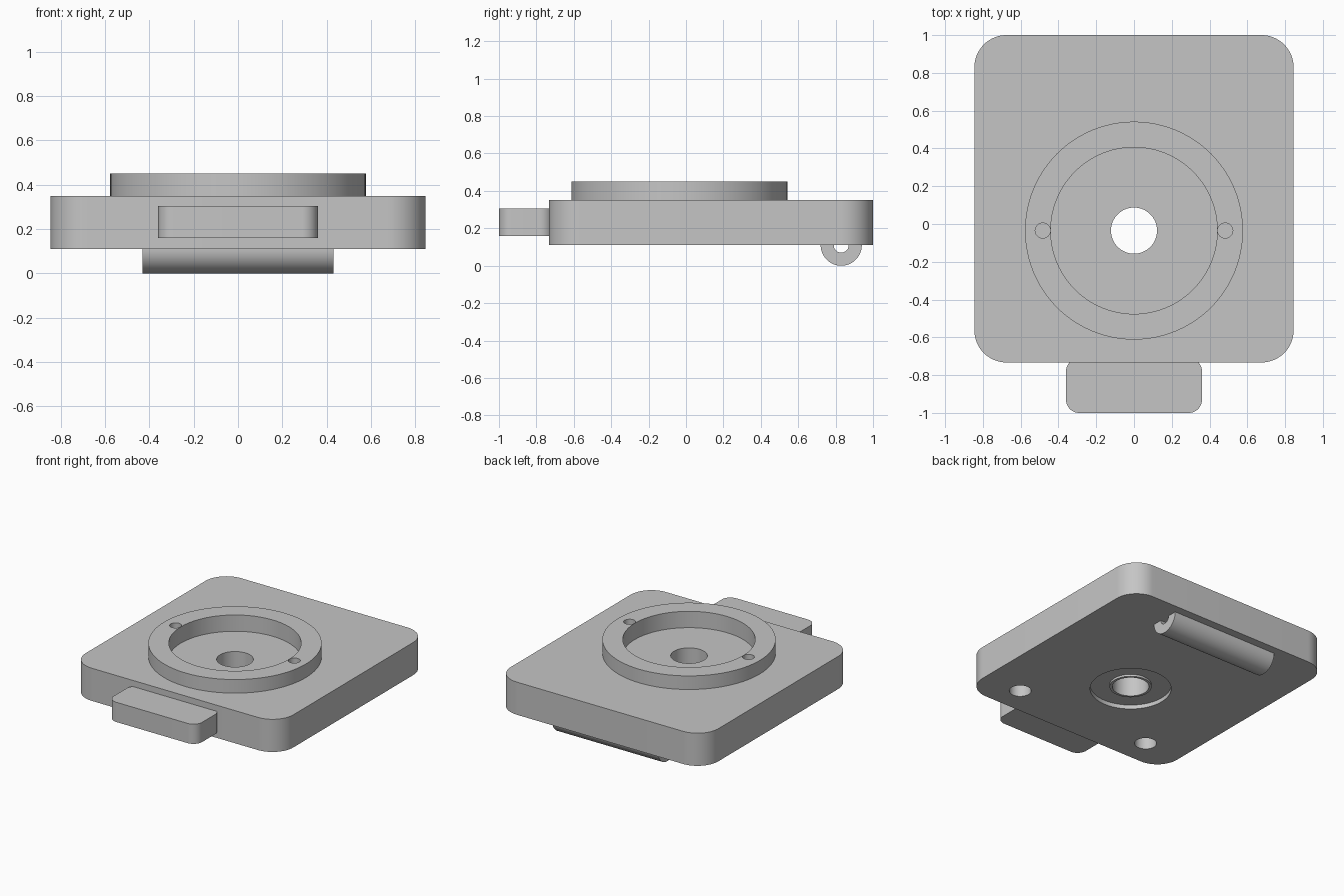
import bpy, bmesh, math
from mathutils import Matrix

cube = bpy.data.objects.get("Cube")
if cube:
    bpy.data.objects.remove(cube, do_unlink=True)

GREY = bpy.data.materials.new("plain grey")
GREY.use_nodes = True
colour = (0.56, 0.56, 0.56, 1)
GREY.diffuse_color = colour
GREY.node_tree.nodes["Principled BSDF"].inputs["Base Color"].default_value = colour

HUB_Y = -0.035          # centre of the ring and bore
BOTTOM, TOP = 0.11, 0.35


def add_object(name, bm):
    mesh = bpy.data.meshes.new(name)
    bmesh.ops.recalc_face_normals(bm, faces=bm.faces)
    bm.to_mesh(mesh)
    bm.free()
    mesh.materials.append(GREY)
    obj = bpy.data.objects.new(name, mesh)
    bpy.context.collection.objects.link(obj)
    return obj


def cylinder(name, x, y, z0, z1, r, sides=96):
    bm = bmesh.new()
    bmesh.ops.create_cone(bm, cap_ends=True, segments=sides, radius1=r, radius2=r,
                          depth=z1 - z0, matrix=Matrix.Translation((x, y, (z0 + z1) / 2)))
    return add_object(name, bm)


def extrude(name, outline, offset):
    """Solid made by pushing a closed outline along an offset."""
    bm = bmesh.new()
    face = bm.faces.new([bm.verts.new(p) for p in outline])
    new = bmesh.ops.extrude_face_region(bm, geom=[face])["geom"]
    bmesh.ops.translate(bm, vec=offset, verts=[v for v in new if isinstance(v, bmesh.types.BMVert)])
    return add_object(name, bm)


def rounded_slab(name, half_x, y0, y1, z0, z1, r, steps=16):
    corners = [(half_x - r, y1 - r), (r - half_x, y1 - r),
               (r - half_x, y0 + r), (half_x - r, y0 + r)]
    outline = []
    for i, (cx, cy) in enumerate(corners):
        for k in range(steps + 1):
            a = math.pi / 2 * (i + k / steps)
            outline.append((cx + r * math.cos(a), cy + r * math.sin(a), z0))
    return extrude(name, outline, (0, 0, z1 - z0))


def combine(target, tool, operation):
    mod = target.modifiers.new(operation.title(), "BOOLEAN")
    mod.operation, mod.solver, mod.object = operation, "EXACT", tool
    with bpy.context.temp_override(object=target, active_object=target):
        bpy.ops.object.modifier_apply(modifier=mod.name)
    bpy.data.objects.remove(tool, do_unlink=True)


# Base plate with the raised ring
plate = rounded_slab("base_plate", 0.845, -0.733, 1.0, BOTTOM, TOP, 0.17)
combine(plate, cylinder("ring", 0, HUB_Y, 0.25, 0.45, 0.577), "UNION")
combine(plate, cylinder("pocket", 0, HUB_Y, 0.33, 0.6, 0.441), "DIFFERENCE")

# Recess underneath, leaving a low collar around the bore
combine(plate, cylinder("recess", 0, HUB_Y, 0, BOTTOM + 0.03, 0.27), "DIFFERENCE")
combine(plate, cylinder("collar", 0, HUB_Y, BOTTOM + 0.015, 0.2, 0.14), "UNION")
combine(plate, cylinder("bore", 0, HUB_Y, 0, 0.6, 0.122), "DIFFERENCE")

# Pin holes in the ring and blind holes underneath
for side in (-1, 1):
    combine(plate, cylinder("pin_hole", side * 0.483, HUB_Y, 0.35, 0.6, 0.04, 32), "DIFFERENCE")
    combine(plate, cylinder("blind_hole", side * 0.545, -0.53, 0, 0.25, 0.073, 48), "DIFFERENCE")

# Front tab
tab = rounded_slab("front_tab", 0.36, -1.0, -0.71, 0.16, 0.305, 0.07)

# Half-round hinge barrel under the back edge, with a groove along it
angles = [math.pi * (1 + k / 32) for k in range(33)]
barrel_outline = [(-0.43, 0.83 + 0.11 * math.cos(a), BOTTOM + 0.11 * math.sin(a)) for a in angles]
barrel_outline += [(-0.43, 0.83 + 0.04 * math.cos(a), BOTTOM + 0.04 * math.sin(a))
                   for a in reversed(angles)]
barrel = extrude("hinge_barrel", barrel_outline, (0.86, 0, 0))

# Smooth curved walls, keep edges sharp
bpy.ops.object.select_all(action="DESELECT")
for obj in (plate, tab, barrel):
    obj.select_set(True)
bpy.context.view_layer.objects.active = plate
bpy.ops.object.shade_smooth_by_angle(angle=math.radians(30))
